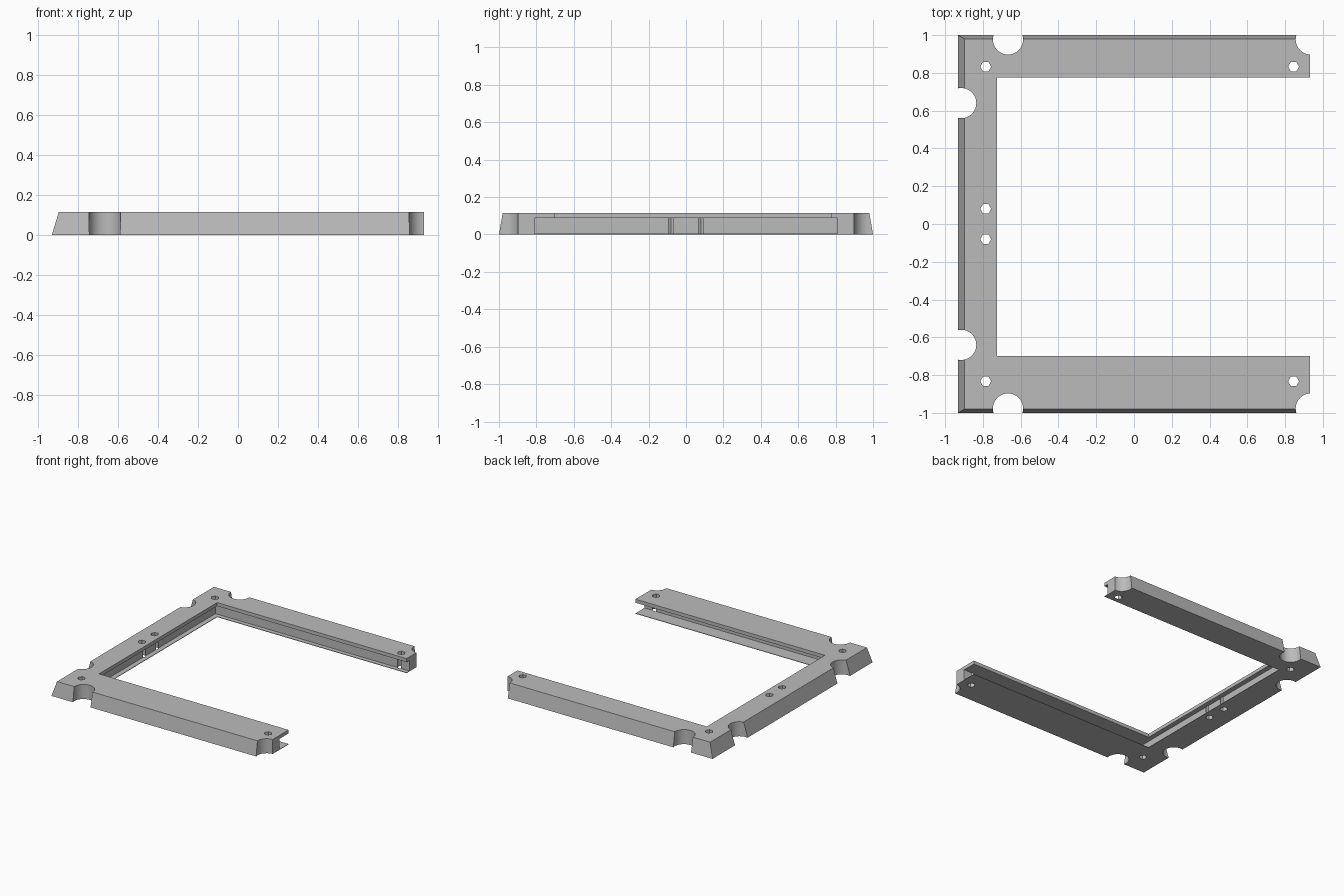
import bpy, bmesh
from mathutils import Matrix, Vector

default = bpy.data.objects.get("Cube")
if default:
    bpy.data.objects.remove(default, do_unlink=True)

HEIGHT = 0.115      # overall thickness
SHEET = 0.004       # thin bottom sheet
SLOT_TOP = 0.087    # underside of the top plate
END = 0.932         # open ends of the arms

grey = bpy.data.materials.new("plain grey")
grey.use_nodes = True
colour = (0.5, 0.5, 0.5, 1)
grey.diffuse_color = colour
grey.node_tree.nodes["Principled BSDF"].inputs["Base Color"].default_value = colour


def make_object(name, bm):
    bmesh.ops.recalc_face_normals(bm, faces=bm.faces)
    mesh = bpy.data.meshes.new(name)
    bm.to_mesh(mesh)
    bm.free()
    mesh.materials.append(grey)
    obj = bpy.data.objects.new(name, mesh)
    bpy.context.collection.objects.link(obj)
    return obj


def box(name, low, high):
    low, high = Vector(low), Vector(high)
    bm = bmesh.new()
    bmesh.ops.create_cube(bm, size=1)
    for v in bm.verts:
        v.co = (low + high) / 2 + v.co * (high - low)
    return make_object(name, bm)


def prism(name, x, y, radius, sides, turn=0):
    bm = bmesh.new()
    place = Matrix.Translation((x, y, HEIGHT / 2)) @ Matrix.Rotation(turn, 4, "Z")
    bmesh.ops.create_cone(bm, cap_ends=True, segments=sides, radius1=radius,
                          radius2=radius, depth=0.5, matrix=place)
    return make_object(name, bm)


def cut(target, cutter):
    mod = target.modifiers.new("cut", "BOOLEAN")
    mod.operation, mod.solver, mod.object = "DIFFERENCE", "EXACT", cutter
    cutter.hide_render = True
    bpy.context.view_layer.objects.active = target
    bpy.ops.object.modifier_apply(modifier=mod.name)
    bpy.data.objects.remove(cutter, do_unlink=True)


# Slab with sloping outer sides and straight open ends
frame = box("frame", (-END, -1, 0), (END, 1, HEIGHT))
for v in frame.data.vertices:
    if v.co.z > HEIGHT / 2:
        v.co.y *= 0.98
        if v.co.x < 0:
            v.co.x += 0.035

# Central opening, then the slot running round its inside
cut(frame, box("opening", (-0.725, -0.70, -0.2), (1.2, 0.775, 0.3)))
cut(frame, box("slot", (-0.764, -0.81, SHEET), (1.2, 0.81, SLOT_TOP)))

# Round notches and six-sided screw holes, mirrored front to back
for side in (-1, 1):
    for x, y in ((-0.667, 0.977), (0.936, 0.977), (-0.915, 0.64)):
        cut(frame, prism("notch", x, y * side, 0.08, 48))
    for x, y in ((-0.785, 0.833), (0.845, 0.833), (-0.785, 0.08)):
        cut(frame, prism("screw_hole", x, y * side, 0.029, 6, turn=1.5707963))

bpy.ops.object.select_all(action="DESELECT")
frame.select_set(True)
bpy.context.view_layer.objects.active = frame
bpy.ops.object.shade_smooth_by_angle()
